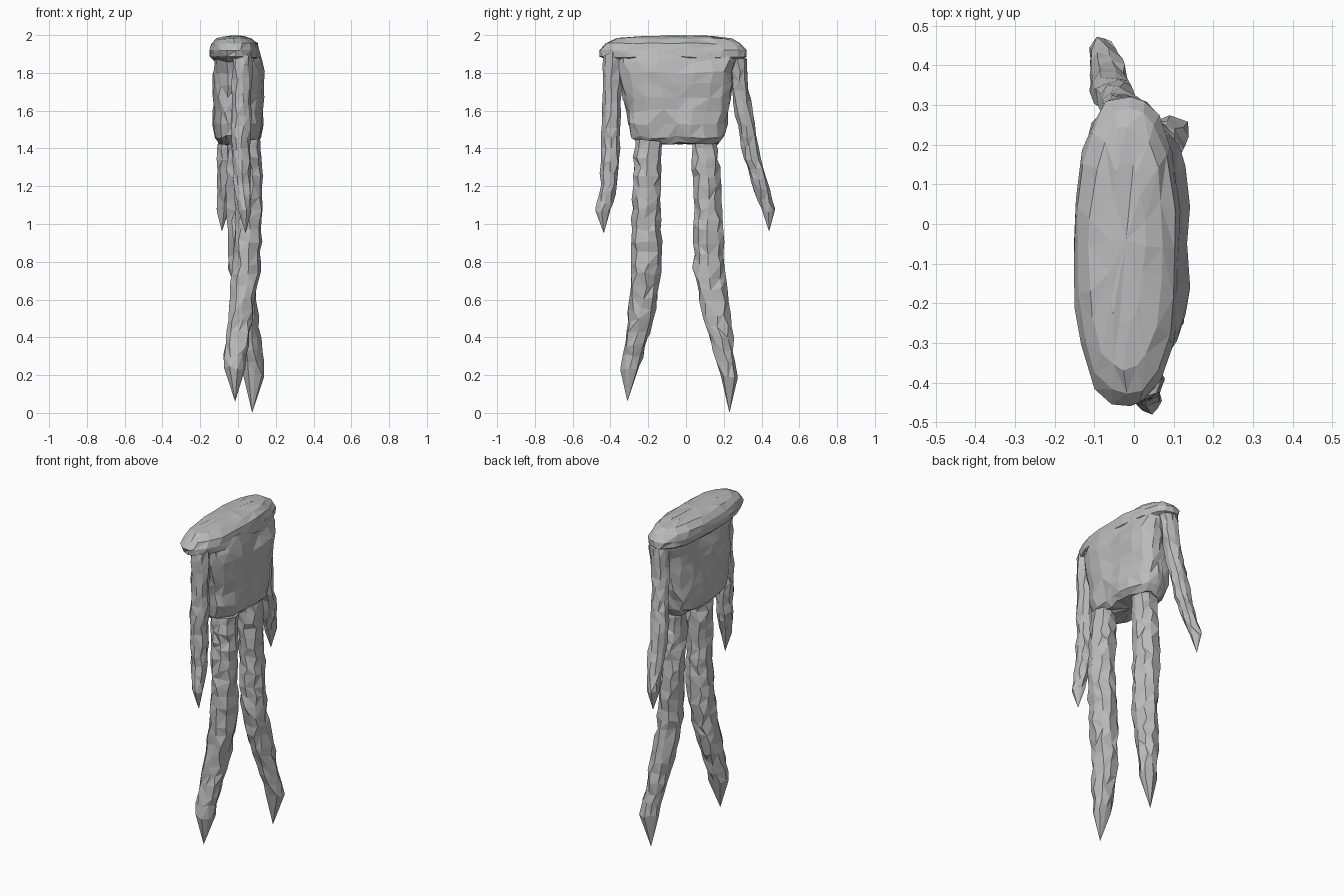
import bpy, bmesh, math, random
from mathutils import Vector

random.seed(11)
stone = bpy.data.materials.new("stone grey")
stone.diffuse_color = (0.5, 0.5, 0.5, 1)


def sample(keys, t):
    """Interpolate key rows (z, cx, cy, rx, ry) at fraction t."""
    f = t * (len(keys) - 1)
    i = min(int(f), len(keys) - 2)
    k = f - i
    return [a + (b - a) * k for a, b in zip(keys[i], keys[i + 1])]


def loft(name, rows, sides, power=2.0, rough=0.0, tip=None, vertical=0.0):
    """Rough faceted skin through stacked rings, closed at both ends."""
    bm = bmesh.new()
    rings = []
    for z, cx, cy, rx, ry in rows:
        ring = []
        for s in range(sides):
            a = 2 * math.pi * (s + random.uniform(-0.25, 0.25)) / sides
            c, d = math.cos(a), math.sin(a)
            r = (abs(c) ** power + abs(d) ** power) ** (-1 / power)
            j = random.uniform(-rough, rough)
            ring.append(bm.verts.new((cx + c * (r * rx + j), cy + d * (r * ry + j),
                                      z + random.uniform(-vertical, vertical))))
        rings.append(ring)
    # Randomly turned diagonals keep the facets irregular
    for lo, hi in zip(rings, rings[1:]):
        for s in range(sides):
            t = (s + 1) % sides
            if random.random() < 0.5:
                bm.faces.new((lo[s], lo[t], hi[t]))
                bm.faces.new((lo[s], hi[t], hi[s]))
            else:
                bm.faces.new((lo[s], lo[t], hi[s]))
                bm.faces.new((lo[t], hi[t], hi[s]))
    for ring, apex in ((rings[0], None), (rings[-1], tip)):
        p = Vector(apex) if apex else sum((v.co for v in ring), Vector()) / sides
        centre = bm.verts.new(p)
        for s in range(sides):
            bm.faces.new((ring[s], ring[(s + 1) % sides], centre))
    bmesh.ops.recalc_face_normals(bm, faces=bm.faces)
    mesh = bpy.data.meshes.new(name)
    bm.to_mesh(mesh)
    bm.free()
    mesh.materials.append(stone)
    obj = bpy.data.objects.new(name, mesh)
    bpy.context.collection.objects.link(obj)
    return obj


def limb(name, keys, tip, steps, rough):
    rows = [sample(keys, i / (steps - 1)) for i in range(steps)]
    return loft(name, rows, 9, 2.2, rough, tip, 0.012)


# Slab torso, widening upwards
torso = [(1.425, 0.00, -0.035, 0.095, 0.20), (1.46, 0.00, -0.04, 0.122, 0.245),
         (1.53, 0.00, -0.045, 0.128, 0.26), (1.60, 0.00, -0.045, 0.128, 0.27),
         (1.67, 0.002, -0.05, 0.130, 0.28), (1.74, 0.007, -0.05, 0.133, 0.29),
         (1.80, 0.007, -0.05, 0.133, 0.298), (1.86, 0.0, -0.052, 0.122, 0.315),
         (1.92, -0.01, -0.06, 0.112, 0.33)]
loft("torso", torso, 22, 3.2, 0.009, None, 0.010)

# Overhanging shoulder cap with a gently domed top
cap = [(1.86, -0.015, -0.06, 0.105, 0.325), (1.885, -0.015, -0.065, 0.130, 0.388),
       (1.92, -0.018, -0.068, 0.132, 0.390), (1.955, -0.02, -0.068, 0.122, 0.360),
       (1.982, -0.02, -0.06, 0.092, 0.305), (1.993, -0.02, -0.05, 0.045, 0.20)]
loft("shoulder_cap", cap, 20, 2.5, 0.006, (-0.02, -0.04, 1.998), 0.004)

# Arms hanging from the cap ends, tapering to points
limb("front_arm", [(1.90, 0.02, -0.388, 0.052, 0.052), (1.72, 0.02, -0.39, 0.052, 0.052),
                   (1.54, 0.018, -0.395, 0.052, 0.049), (1.37, 0.015, -0.40, 0.049, 0.050),
                   (1.20, 0.025, -0.408, 0.046, 0.046), (1.07, 0.035, -0.44, 0.030, 0.038)],
     (0.04, -0.435, 0.95), 15, 0.006)
limb("back_arm", [(1.88, -0.01, 0.275, 0.050, 0.045), (1.72, -0.03, 0.287, 0.050, 0.045),
                  (1.55, -0.045, 0.315, 0.050, 0.046), (1.38, -0.06, 0.345, 0.049, 0.046),
                  (1.22, -0.067, 0.387, 0.045, 0.043), (1.07, -0.08, 0.437, 0.028, 0.036)],
     (-0.085, 0.44, 0.96), 15, 0.006)

# Legs, bending outwards below the knee and ending in points
limb("front_leg", [(1.45, 0.05, -0.20, 0.070, 0.074), (1.24, 0.055, -0.205, 0.073, 0.073),
                   (1.00, 0.055, -0.21, 0.074, 0.076), (0.76, 0.045, -0.21, 0.074, 0.082),
                   (0.50, 0.01, -0.24, 0.066, 0.072), (0.24, -0.02, -0.297, 0.060, 0.049)],
     (-0.015, -0.31, 0.06), 22, 0.008)
limb("back_leg", [(1.45, 0.01, 0.095, 0.070, 0.070), (1.24, 0.01, 0.11, 0.072, 0.073),
                  (1.00, 0.01, 0.12, 0.072, 0.077), (0.74, 0.02, 0.12, 0.068, 0.082),
                  (0.47, 0.05, 0.168, 0.062, 0.069), (0.20, 0.085, 0.23, 0.052, 0.044)],
     (0.075, 0.23, 0.0), 22, 0.008)
